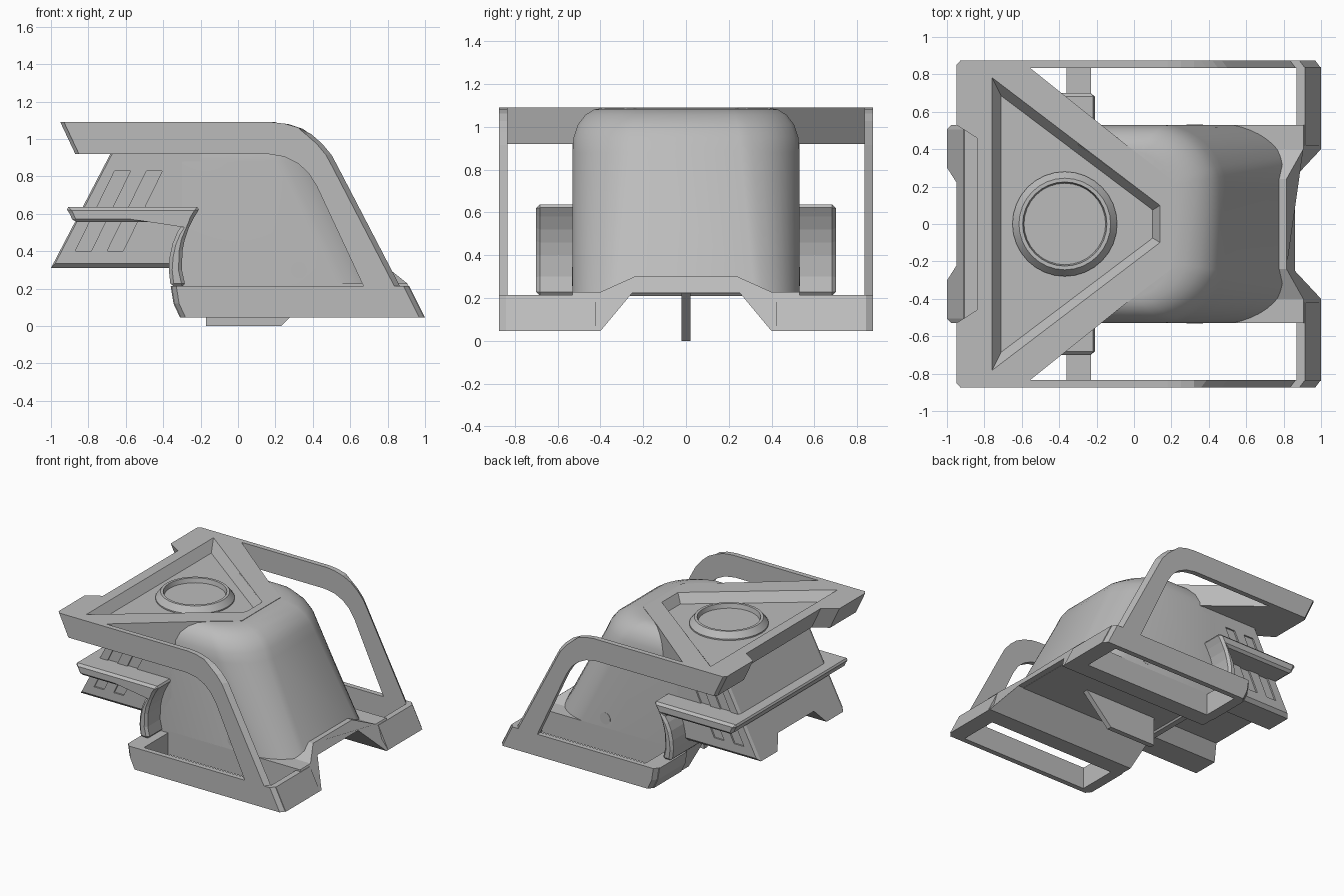
import bpy, bmesh, math
from mathutils import Vector

if "Cube" in bpy.data.objects:
    bpy.data.objects.remove(bpy.data.objects["Cube"])

grey = bpy.data.materials.new("plain grey")
grey.use_nodes = True
grey.diffuse_color = (0.5, 0.5, 0.5, 1)
grey.node_tree.nodes["Principled BSDF"].inputs["Base Color"].default_value = grey.diffuse_color


def loft(name, rings, smooth=False):
    """Skin a stack of equal-length closed rings and cap both ends."""
    bm = bmesh.new()
    rows = [[bm.verts.new(p) for p in ring] for ring in rings]
    for a, b in zip(rows, rows[1:]):
        for i in range(len(a)):
            j = (i + 1) % len(a)
            bm.faces.new((a[i], a[j], b[j], b[i]))
    bm.faces.new(rows[0][::-1])
    bm.faces.new(rows[-1])
    bmesh.ops.recalc_face_normals(bm, faces=bm.faces)
    mesh = bpy.data.meshes.new(name)
    bm.to_mesh(mesh)
    bm.free()
    mesh.materials.append(grey)
    obj = bpy.data.objects.new(name, mesh)
    bpy.context.collection.objects.link(obj)
    if smooth:
        bpy.ops.object.select_all(action='DESELECT')
        obj.select_set(True)
        bpy.context.view_layer.objects.active = obj
        bpy.ops.object.shade_smooth_by_angle(angle=math.radians(35))
    return obj


def side_prism(name, profile, y0, y1, outer=None):
    """Extrude an x-z profile along y, optionally to a different outer profile."""
    return loft(name, [[(x, y0, z) for x, z in profile],
                       [(x, y1, z) for x, z in outer or profile]])


def cut(obj, cutter):
    cutter.hide_render = True
    cutter.hide_set(True)
    mod = obj.modifiers.new("cut", 'BOOLEAN')
    mod.object = cutter
    mod.solver = 'EXACT'


def mirrored(half):
    """Close a half outline (positive y) with its mirror image."""
    return half + [(x, -y) for x, y in reversed(half)]


# Main body with broad, softened front corners
def body_ring(z, front, half_front, corner, width):
    a, c = Vector((corner, width)), Vector((front, half_front))
    b = ((a + c) / 2).lerp(Vector((front, width)), .55)
    half = [(-.3, width)]
    for i in range(9):
        t = i / 8
        p = a * (1 - t) ** 2 + b * 2 * t * (1 - t) + c * t * t
        half.append((p.x, p.y))
    return [(x, y, z) for x, y in mirrored(half)]


body = loft("main_body", [body_ring(*r) for r in (
    (.222, .815, .32, .53, .53), (.88, .485, .26, .2, .53), (.95, .455, .25, .17, .525),
    (1.01, .41, .24, .13, .505), (1.055, .345, .23, .09, .47), (1.08, .27, .22, .05, .43),
    (1.087, .2, .2, .02, .39))], smooth=True)

# Top plate with a slanted, notched rear edge
plate_half = [(-.84, .46), (-.95, .53), (-.95, .85), (-.93, .87), (-.6, .87), (-.05, .43), (.2, .24)]
outline = mirrored(plate_half)
plate = loft("top_plate", [
    [(x + (.08 if x < -.8 else 0), y, .92) for x, y in outline],
    [(x, y, 1.09) for x, y in outline]])

# Triangular recess in the top
recess = mirrored([(-.76, .785), (.14, .1)])
floor = mirrored([(-.71, .685), (.1, .075)])
rim = [(x + (x - f) * .25, y + (y - g) * .25) for (x, y), (f, g) in zip(recess, floor)]
cutter = loft("recess_cutter", [[(x, y, 1.02) for x, y in floor],
                               [(x, y, 1.11) for x, y in rim]])
cut(plate, cutter)
cut(body, cutter)

# Round collar standing in the recess
loft("round_collar", [[(-.37 + r * math.cos(a * math.tau / 32), r * math.sin(a * math.tau / 32), z)
                       for a in range(32)]
                      for r, z in ((.28, .99), (.28, 1.03), (.245, 1.075), (.225, 1.075), (.218, 1.04))],
     smooth=True)

# Rear block with chamfered sides, a channel below and shallow slanted vents
block = [(-.68, .925), (-1, .31), (-.3, .31), (-.2, .5), (-.2, .925)]
block_side = [(-.67, .925), (-.977, .335), (-.3, .335), (-.2, .5), (-.2, .925)]
rear = loft("rear_block", [[(x, y, z) for x, z in shape] for shape, y in (
    (block_side, -.53), (block, -.505), (block, .505), (block_side, .53))])
channel = loft("channel_cutter", [[(x, y, z) for y, z in ((.31, .3), (.22, .41), (-.22, .41), (-.31, .3))]
                                  for x in (-1.1, -.38)])
cut(rear, channel)
for start in (-.87, -.70):
    for low, high in ((.4, .57), (.6, .83)):
        shape = [(start + w + .49 * (z - .4), z) for w, z in ((0, low), (.085, low), (.085, high), (0, high))]
        for s in (-1, 1):
            cut(rear, side_prism("vent_cutter", shape, s * .518, s * .6))

# Ledge around the rear block, curving down into a fender
ledge = side_prism("ledge_and_fender", [
    (-.925, .637), (-.2, .637), (-.235, .58), (-.265, .52), (-.285, .46), (-.297, .4), (-.3, .3), (-.28, .21),
    (-.36, .21), (-.37, .3), (-.365, .37), (-.35, .44), (-.325, .5), (-.29, .555), (-.88, .555), (-.9, .6)],
    -.7, .7)
edge = ledge.modifiers.new("chamfer", 'BEVEL')
edge.width = .018
edge.segments = 1
edge.limit_method = 'ANGLE'
edge.angle_limit = math.radians(40)

# Base with an open tunnel and a sloping front lip that is set back in the middle
base_half = [(.25, .225, .86), (.4, .045, 1), (.53, .045, 1), (.53, .228, .905), (.4, .228, .905), (.24, .3, .815)]
base = base_half + [(-y, z, x) for y, z, x in reversed(base_half)]
loft("tunnel_base", [[(-.35 + max(0, .2 - z) * .3, y, z) for y, z, x in base],
                     [(x, y, z) for y, z, x in base]])

# Open side frames, each with a base rail, and the bars that join them to the base
frame = [(-.95, 1.09), (.18, 1.09), (.25, 1.082), (.32, 1.062), (.39, 1.027), (.45, .975), (.5, .915),
         (.535, .85), (.865, .215), (.915, .215), (1, .045), (-.31, .045), (-.345, .12), (-.36, .215),
         (.67, .215), (.42, .75), (.375, .82), (.32, .87), (.25, .905), (.16, .92), (-.87, .92)]
frame_outer = [(x + .02 if x < -.8 else x - .03 if 4 <= i <= 10 else x + .03 if 11 <= i <= 13 else x, z)
               for i, (x, z) in enumerate(frame)]
for side, s in (("left", 1), ("right", -1)):
    side_prism(side + "_frame", frame, s * .833, s * .873, frame_outer)
    side_prism(side + "_front_bar", [(.87, .045), (.87, .215), (.915, .215), (1, .045)], s * .42, s * .84)
    side_prism(side + "_rear_bar", [(-.36, .213), (-.345, .12), (-.31, .045), (-.23, .045), (-.23, .213)],
               s * .5, s * .84)
    # Small round plug on the body side
    ring = [(.325 + .045 * math.cos(a * math.tau / 24), .3 + .045 * math.sin(a * math.tau / 24))
            for a in range(24)]
    side_prism(side + "_plug", ring, s * .52, s * .532)

# Keel fin under the tunnel
side_prism("keel_fin", [(-.17, 0), (.23, 0), (.46, .23), (-.17, .23)], -.02, .02)
